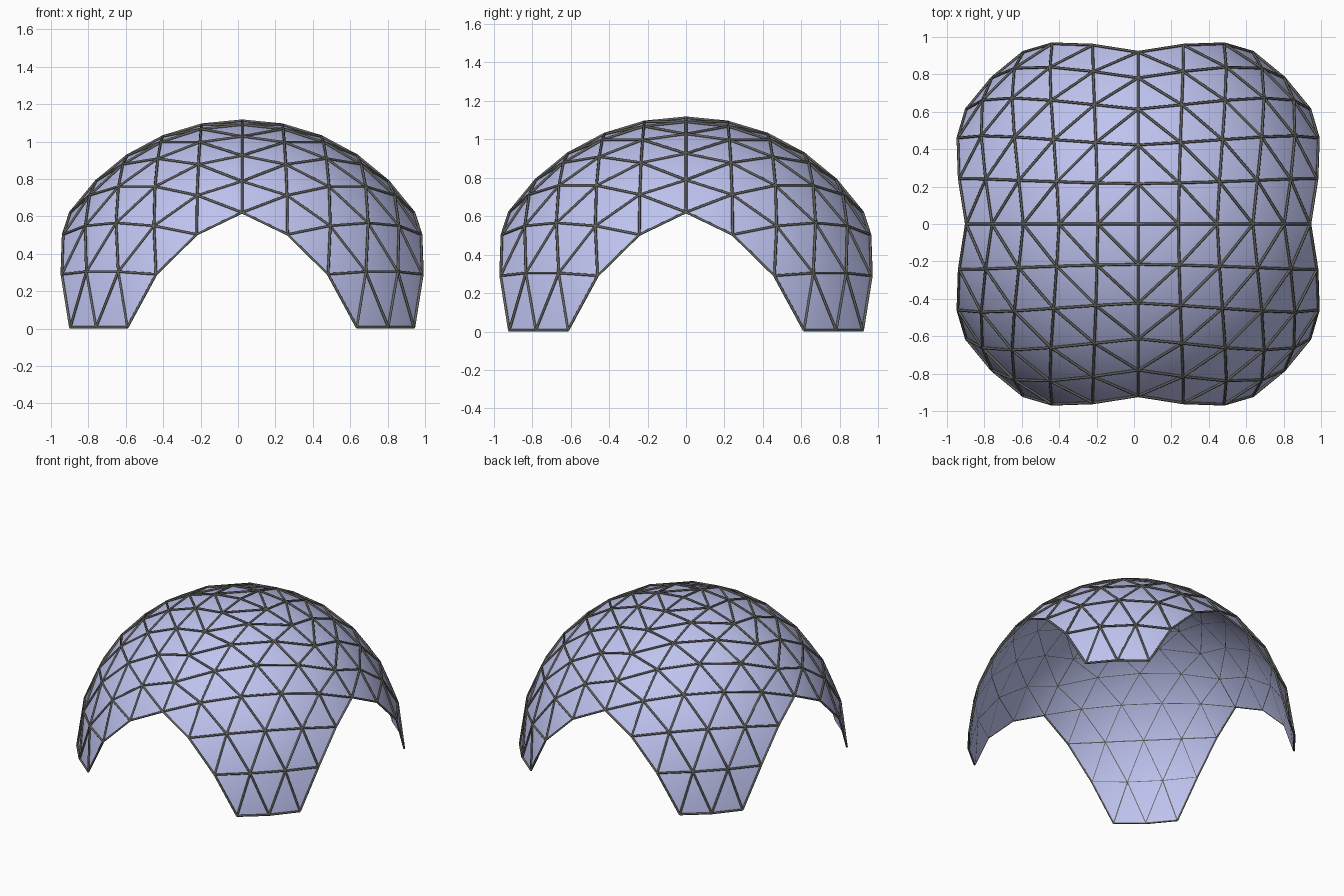
import bpy, bmesh
from math import pi, sin, cos
from mathutils import Vector, Matrix

if "Cube" in bpy.data.objects:
    bpy.data.objects.remove(bpy.data.objects["Cube"])

R = 1.105          # sphere radius at strut centres
N = 8              # subdivisions of each octahedron edge
REACH = 5          # steps kept along each side, leaving four legs
TUBE = 0.007
CENTRE = Vector((0.022, 0, TUBE))


def material(name, rgb):
    m = bpy.data.materials.new(name)
    m.diffuse_color = (*rgb, 1)
    m.use_nodes = True
    m.node_tree.nodes["Principled BSDF"].inputs["Base Color"].default_value = m.diffuse_color
    return m


def node(i, j):
    # rows of great-circle arcs running from the x axis to the y axis
    s = i + j
    if s == 0:
        return Vector((0, 0, 1))
    a = s * pi / 2 / N
    p, q = Vector((sin(a), 0, cos(a))), Vector((0, sin(a), cos(a)))
    w, t = p.angle(q), j / s
    return (p * sin((1 - t) * w) + q * sin(t * w)) / sin(w)


# dome network: one triangulated quadrant turned four times
bm = bmesh.new()
for quarter in range(4):
    rot = Matrix.Rotation(quarter * pi / 2, 3, 'Z')
    v = {(i, j): bm.verts.new(rot @ node(i, j))
         for i in range(REACH + 1) for j in range(REACH + 1) if i + j <= N}
    for i, j in v:
        for tri in (((i, j), (i + 1, j), (i, j + 1)),
                    ((i + 1, j), (i + 1, j + 1), (i, j + 1))):
            if all(k in v for k in tri):
                bm.faces.new([v[k] for k in tri])
bmesh.ops.remove_doubles(bm, verts=bm.verts, dist=1e-4)
bmesh.ops.recalc_face_normals(bm, faces=bm.faces)

# strut tubes along every edge
curve = bpy.data.curves.new("struts", 'CURVE')
curve.dimensions = '3D'
curve.bevel_depth = TUBE
curve.bevel_resolution = 1
curve.use_fill_caps = True
for e in bm.edges:
    sp = curve.splines.new('POLY')
    sp.points.add(1)
    for pt, vert in zip(sp.points, e.verts):
        pt.co = (*(vert.co * R + CENTRE), 1)
struts = bpy.data.objects.new("struts", curve)
bpy.context.collection.objects.link(struts)
curve.materials.append(material("dark_metal", (0.13, 0.13, 0.12)))
bpy.context.view_layer.objects.active = struts
struts.select_set(True)
bpy.ops.object.convert(target='MESH')

# panel skin just under the struts
for vert in bm.verts:
    vert.co = vert.co * (R - TUBE * 0.8) + CENTRE
for f in bm.faces:
    f.smooth = True
mesh = bpy.data.meshes.new("dome_panels")
bm.to_mesh(mesh)
bm.free()
mesh.materials.append(material("lavender_panel", (0.52, 0.55, 0.87)))
panels = bpy.data.objects.new("dome_panels", mesh)
bpy.context.collection.objects.link(panels)
